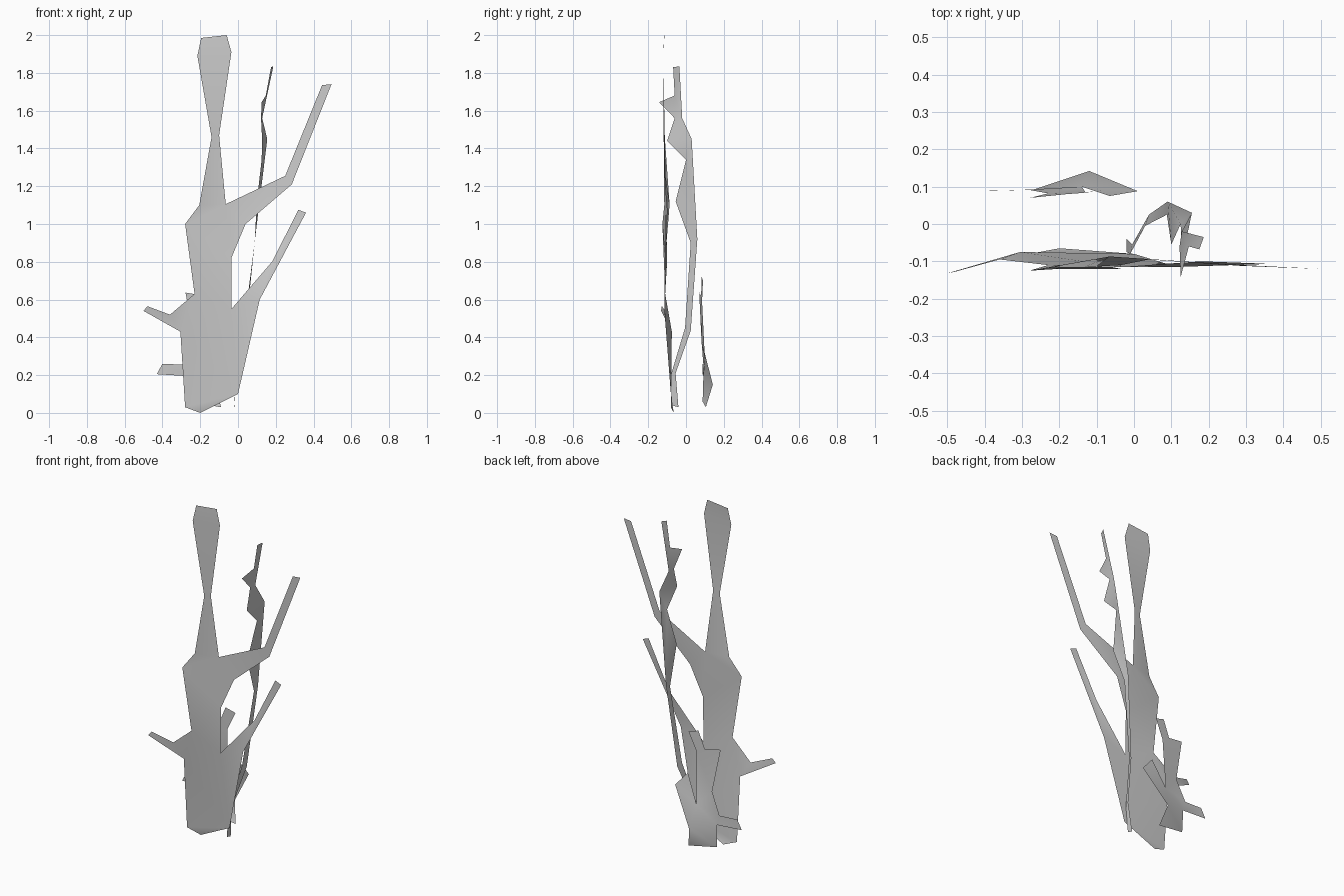
import bpy, bmesh


def leaf_sheet(name, outline):
    """One paper-thin cut-out: a slightly warped outline filled with triangles."""
    bm = bmesh.new()
    face = bm.faces.new([bm.verts.new(p) for p in outline])
    face.normal_update()
    bmesh.ops.triangulate(bm, faces=[face], ngon_method='BEAUTY')
    for f in bm.faces:
        f.smooth = True
    mesh = bpy.data.meshes.new(name)
    bm.to_mesh(mesh)
    bm.free()
    obj = bpy.data.objects.new(name, mesh)
    bpy.context.collection.objects.link(obj)
    return obj


# Large front plant: trunk, two right branches, top frond, small left twig
leaf_sheet("front_plant", [
    (-.28, -.08, .03), (-.20, -.065, 0), (0, -.08, .10),
    (.115, -.115, .60), (.36, -.107, 1.06), (.32, -.105, 1.075),
    (.18, -.10, .80), (-.035, -.115, .55), (-.035, -.11, .82),
    (.04, -.095, 1.0), (.285, -.112, 1.21), (.495, -.12, 1.74),
    (.445, -.118, 1.735), (.25, -.108, 1.255), (-.065, -.087, 1.105),
    (-.10, -.113, 1.47), (-.035, -.12, 1.91), (-.06, -.115, 2.0),
    (-.195, -.115, 1.985), (-.215, -.12, 1.89), (-.14, -.118, 1.46),
    (-.205, -.115, 1.10), (-.28, -.125, 1.0), (-.23, -.11, .63),
    (-.36, -.095, .52), (-.48, -.128, .565), (-.50, -.132, .54),
    (-.305, -.075, .43),
])

# Tall thin stem standing edge-on, with leaflets near the top
leaf_sheet("side_stem", [
    (-.02, -.075, .04), (-.02, -.04, .03), (-.005, -.055, .21),
    (.04, .025, .435), (.09, .06, .92), (.155, .03, 1.45),
    (.128, -.02, 1.56), (.187, -.035, 1.835), (.175, -.068, 1.83),
    (.147, -.06, 1.68), (.125, -.142, 1.645), (.122, -.06, 1.56),
    (.128, -.10, 1.44), (.125, 0, 1.34), (.10, -.055, 1.12),
    (.088, .025, .90), (.03, -.005, .45), (-.01, -.08, .20),
])

# Short back plant with two upright prongs and a side twig
leaf_sheet("back_plant", [
    (-.266, .088, .06), (-.09, .105, .03), (-.12, .142, .15),
    (.01, .088, .36), (-.065, .075, .445), (-.14, .10, .285),
    (-.13, .085, .59), (-.08, .09, .70), (-.14, .083, .72),
    (-.18, .08, .62), (-.278, .07, .637), (-.23, .082, .38),
    (-.285, .092, .255), (-.40, .088, .26), (-.43, .088, .205),
    (-.27, .092, .195),
])
